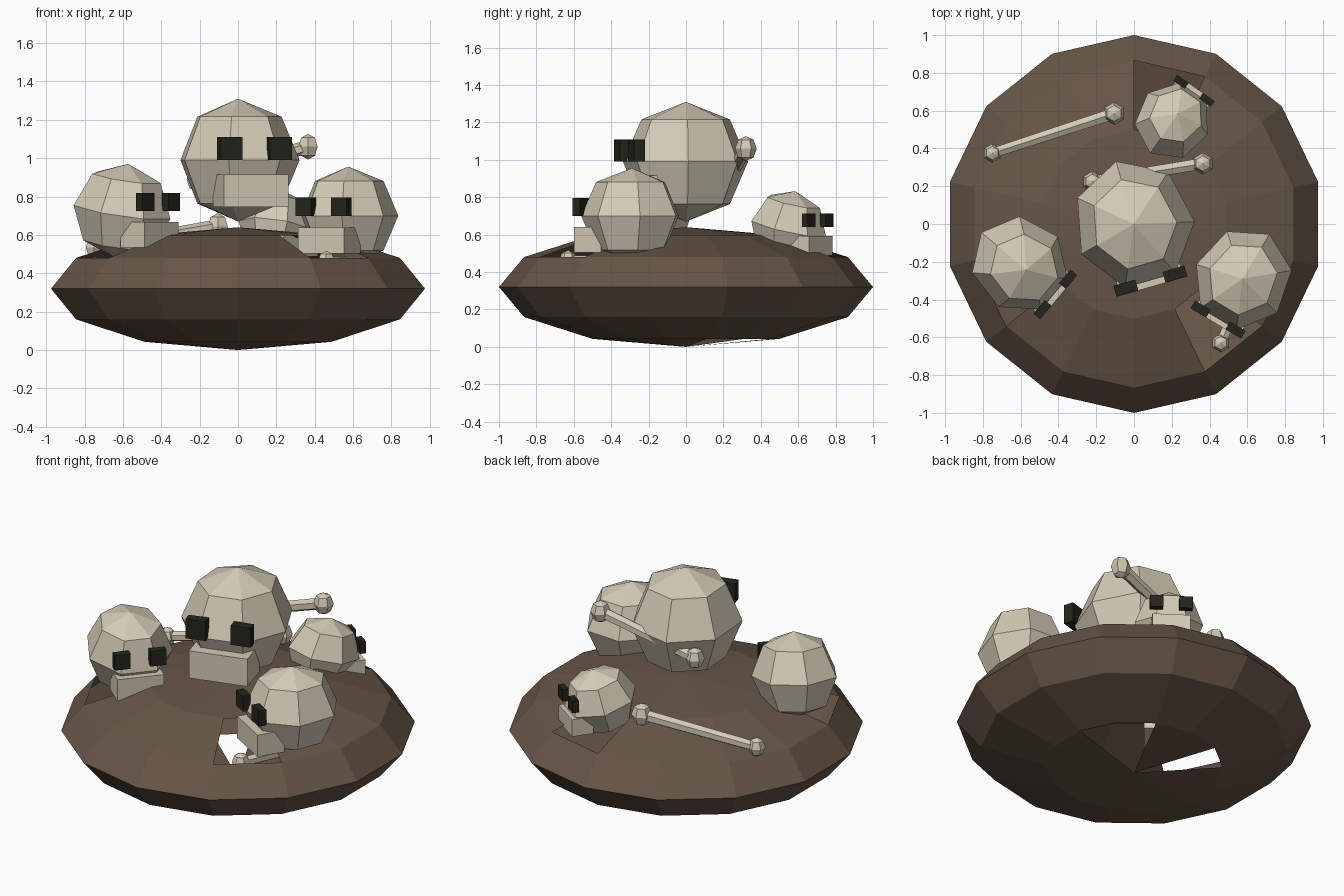
import bpy, bmesh, math
from mathutils import Matrix, Vector

if "Cube" in bpy.data.objects:
    bpy.data.objects.remove(bpy.data.objects["Cube"])

def material(name, rgb):
    m = bpy.data.materials.new(name)
    m.diffuse_color = (*rgb, 1)
    m.use_nodes = True
    m.node_tree.nodes["Principled BSDF"].inputs["Base Color"].default_value = m.diffuse_color
    return m

EARTH = material("dark earth", (0.135, 0.092, 0.064))
BONE = material("pale bone", (0.66, 0.60, 0.47))
SOCKET = material("socket black", (0.017, 0.018, 0.012))

def make(name, bm, mat, matrix=Matrix()):
    bmesh.ops.recalc_face_normals(bm, faces=bm.faces[:])
    me = bpy.data.meshes.new(name)
    bm.to_mesh(me)
    bm.free()
    me.materials.append(mat)
    ob = bpy.data.objects.new(name, me)
    ob.matrix_world = matrix
    bpy.context.collection.objects.link(ob)
    return ob

def sphere(segs, rings, scale):
    """Low-poly ball whose first meridian lies on +y."""
    bm = bmesh.new()
    sx, sy, sz = scale
    rows = []
    for r in range(rings + 1):
        t = math.pi * r / rings
        n = 1 if r in (0, rings) else segs
        row = []
        for s in range(n):
            a = math.pi / 2 + 2 * math.pi * s / segs
            row.append(bm.verts.new((sx * math.sin(t) * math.cos(a),
                                     sy * math.sin(t) * math.sin(a),
                                     sz * math.cos(t))))
        rows.append(row)
    for up, low in zip(rows, rows[1:]):
        for s in range(segs):
            k = (s + 1) % segs
            if len(up) == 1:
                bm.faces.new((up[0], low[s], low[k]))
            elif len(low) == 1:
                bm.faces.new((up[s], low[0], up[k]))
            else:
                bm.faces.new((up[s], low[s], low[k], up[k]))
    return bm

def box(name, size, loc, mat, frame):
    bm = bmesh.new()
    bmesh.ops.create_cube(bm, size=1)
    bmesh.ops.scale(bm, vec=size, verts=bm.verts)
    make(name, bm, mat, frame @ Matrix.Translation(loc))

# Earth mound with a few open panels: one below each small skull, three underneath
bm = sphere(14, 6, (1, 1, 0.32))
step = 360 / 14
def panel(face, upper, ring_r, first_angle):
    c = face.calc_center_median()
    mid = math.radians(first_angle + step / 2)
    d = Vector((math.cos(mid), math.sin(mid)))
    r = c.xy.length
    return (c.z > 0) == upper and abs(r - ring_r) < 0.1 and c.xy.dot(d) > r * 0.98
gaps = [(True, 0.67, 64.3), (True, 0.67, 192.9), (True, 0.67, -64.3),
        (False, 0.325, 12.9), (False, 0.325, 38.6), (False, 0.325, 115.7)]
bad = [f for f in bm.faces if any(panel(f, *g) for g in gaps)]
bmesh.ops.delete(bm, geom=bad, context='FACES')
make("mound", bm, EARTH, Matrix.Translation((0, 0, 0.32)))

# Skulls: cranium, jaw and two eye sockets
def skull(name, loc, turn, s, pitch=0):
    frame = (Matrix.Translation(loc) @ Matrix.Rotation(math.radians(turn), 4, 'Z')
             @ Matrix.Scale(s, 4))
    make(name + "_cranium", sphere(7, 4, (0.32, 0.345, 0.32)), BONE,
         frame @ Matrix.Rotation(math.radians(pitch), 4, 'X'))
    box(name + "_jaw", (0.35, 0.21, 0.17), (0, -0.24, -0.16), BONE, frame)
    for side, x in (("right", -0.135), ("left", 0.135)):
        box(f"{name}_{side}_socket", (0.12, 0.06, 0.12), (x, -0.315, 0.06), SOCKET, frame)

skull("top_skull", (0, 0, 0.99), 16, 1)
skull("left_skull", (-0.605, -0.215, 0.725), 50, 0.78, 10)
skull("right_skull", (0.575, -0.29, 0.70), -31, 0.8)
skull("back_skull", (0.205, 0.545, 0.64), 145, 0.62, 14)

# Loose bones: tapered shaft with a knob on each end
def bone(name, a, b, ra, rb):
    a, b = Vector(a), Vector(b)
    d = b - a
    bm = bmesh.new()
    bmesh.ops.create_cone(bm, cap_ends=True, segments=6, radius1=ra * 0.6,
                          radius2=rb * 0.6, depth=d.length)
    rot = d.to_track_quat('Z', 'Y').to_matrix().to_4x4()
    make(name + "_shaft", bm, BONE, Matrix.Translation((a + b) / 2) @ rot)
    for tag, p, r in (("start", a, ra), ("end", b, rb)):
        make(f"{name}_{tag}_knob", sphere(6, 4, (r, r, r * 1.15)), BONE,
             Matrix.Translation(p))

bone("long_bone", (-0.75, 0.375, 0.535), (-0.105, 0.585, 0.645), 0.05, 0.06)
bone("crossing_bone", (0.365, 0.32, 1.06), (-0.22, 0.225, 0.89), 0.058, 0.055)
bone("buried_bone", (0.46, -0.63, 0.46), (0.62, -0.25, 0.45), 0.05, 0.05)
